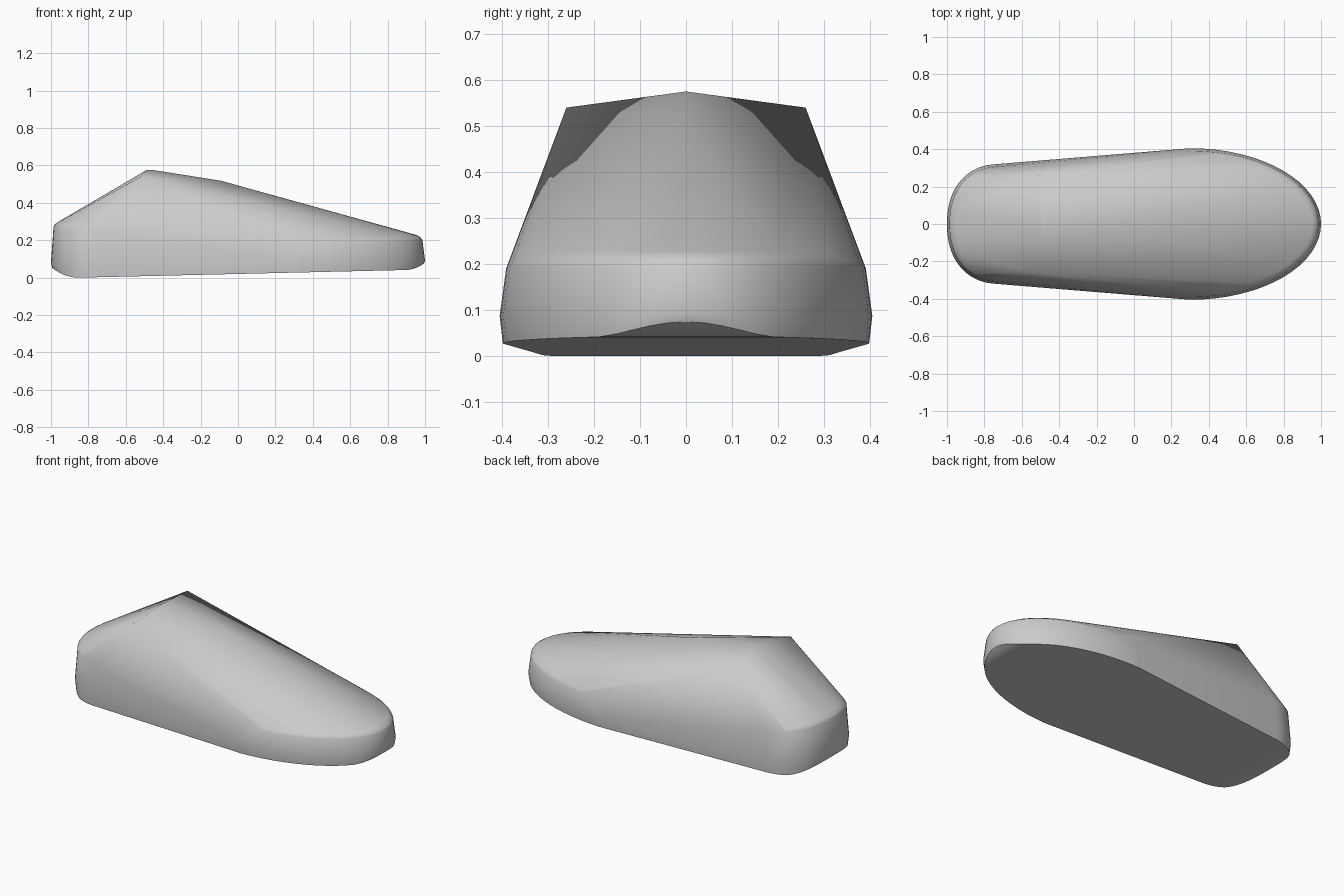
import bpy, bmesh, math

cube = bpy.data.objects.get("Cube")
if cube:
    bpy.data.objects.remove(cube, do_unlink=True)

STEPS = 16


def outline(inset):
    """Plan outline: long rounded toe, blunter heel, straight tapering sides."""
    points = []
    for cx, rx, ry, power, side in ((0.3, 0.7, 0.405, 1.0, 1), (-0.72, 0.28, 0.32, 0.9, -1)):
        for i in range(2 * STEPS + 1):
            a = math.pi * (i / (2 * STEPS) - 0.5)
            c, s = max(0.0, math.cos(a)), math.sin(a)
            x = cx + side * (rx - inset) * c ** power
            y = (ry - inset) * math.copysign(abs(s) ** power, s)
            points.append((x, y))
    return points


def sole_height(x):
    """Gently rising sole that curls up at both ends."""
    heel = max(0.0, (-0.85 - x) / 0.15)
    toe = max(0.0, (x - 0.9) / 0.1)
    return 0.02 + 0.0235 * x + 0.06 * heel ** 2 + 0.036 * toe ** 2


def wall_height(x):
    """Top of the side wall, higher round the heel."""
    if x < -0.7:
        return 0.235 + 0.04 * (-0.7 - x) / 0.3
    return 0.19 + 0.014 * max(0.0, x - 0.3)


def shoulder_height(x):
    return 0.302 if x < -0.7 else 0.228


bm = bmesh.new()

# Stacked outlines: sole edge, widest line, wall top, softened shoulder
for inset, height in ((0.007, sole_height),
                      (0.0, lambda x: 0.085 + 0.006 * x),
                      (0.014, wall_height),
                      (0.022, lambda x: wall_height(x) + 0.014),
                      (0.045, shoulder_height)):
    for x, y in outline(inset):
        bm.verts.new((x, y, height(x)))

# Crown corners and ridge
for co in ((-0.52, 0.26, 0.54), (-0.52, -0.26, 0.54),
           (-0.49, 0, 0.575), (-0.45, 0, 0.575), (-0.09, 0, 0.518)):
    bm.verts.new(co)

# Wrap the body in one convex skin
bmesh.ops.remove_doubles(bm, verts=bm.verts, dist=0.0005)
hull = bmesh.ops.convex_hull(bm, input=bm.verts)
spare = {g for g in hull["geom_interior"] + hull["geom_unused"]
         if isinstance(g, bmesh.types.BMVert)}
bmesh.ops.delete(bm, geom=list(spare), context="VERTS")
bmesh.ops.recalc_face_normals(bm, faces=bm.faces)

mesh = bpy.data.meshes.new("body")
bm.to_mesh(mesh)
bm.free()
body = bpy.data.objects.new("body", mesh)
bpy.context.collection.objects.link(body)

# Plain grey finish
grey = bpy.data.materials.new("light_grey")
grey.use_nodes = True
colour = (0.6, 0.6, 0.6, 1)
grey.diffuse_color = colour
grey.node_tree.nodes["Principled BSDF"].inputs["Base Color"].default_value = colour
mesh.materials.append(grey)

bpy.ops.object.select_all(action="DESELECT")
body.select_set(True)
bpy.context.view_layer.objects.active = body
bpy.ops.object.shade_smooth_by_angle(angle=math.radians(30))
